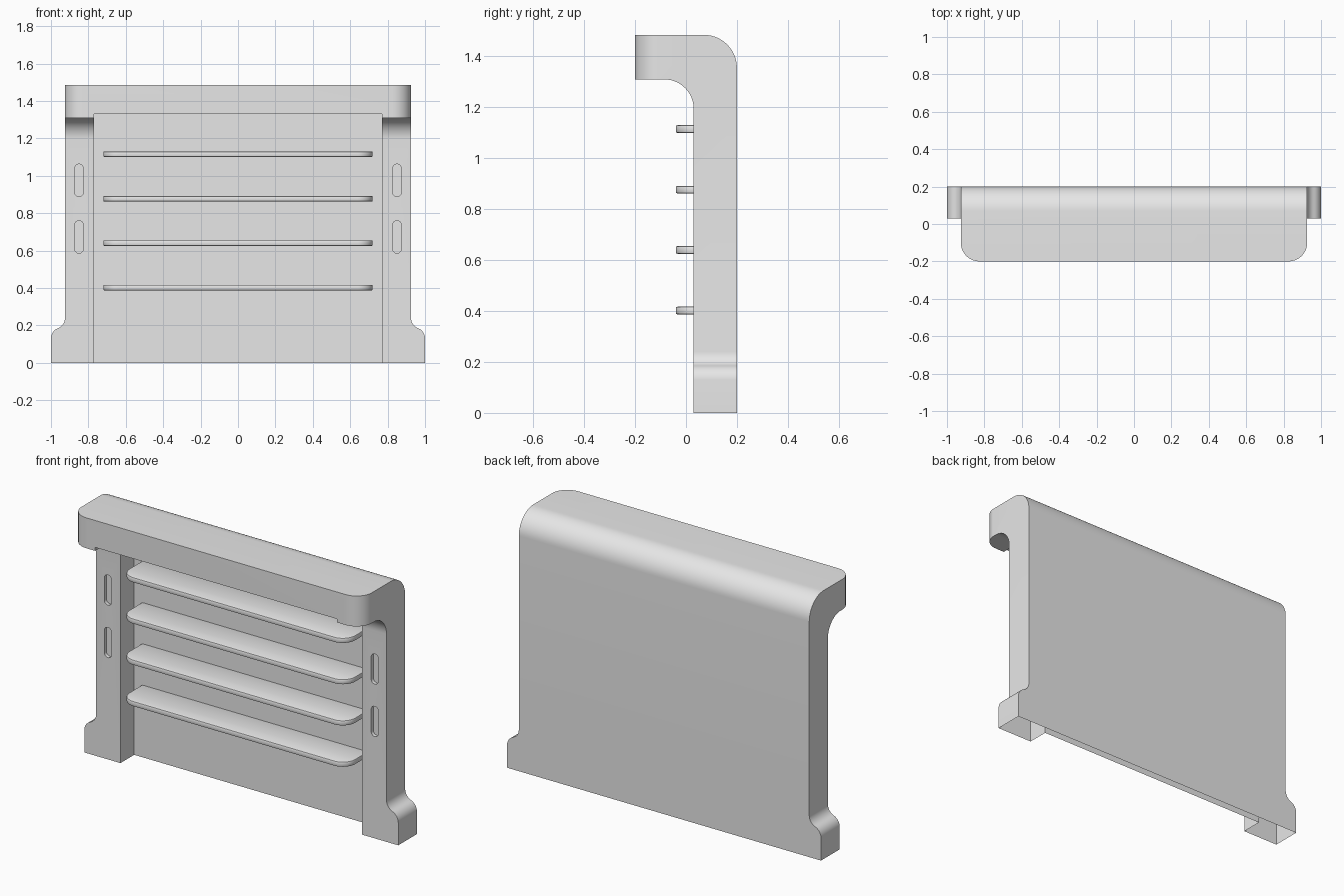
import bpy, bmesh, math

if "Cube" in bpy.data.objects:
    bpy.data.objects.remove(bpy.data.objects["Cube"])

grey = bpy.data.materials.new("light_grey")
grey.diffuse_color = (0.8, 0.8, 0.8, 1)
grey.use_nodes = True
grey.node_tree.nodes["Principled BSDF"].inputs["Base Color"].default_value = grey.diffuse_color


def arc(cx, cy, r, a0, a1, n=10):
    return [(cx + r * math.cos(math.radians(a0 + (a1 - a0) * i / n)),
             cy + r * math.sin(math.radians(a0 + (a1 - a0) * i / n))) for i in range(n + 1)]


def mirrored(half):
    """Close a right-hand outline with its left-hand mirror image."""
    return half + [(-x, v) for x, v in reversed(half)]


def prism(name, pts, axis, lo, hi):
    """Extrude a 2D outline along the given axis."""
    place = {"x": lambda a, b, t: (t, a, b),
             "y": lambda a, b, t: (a, t, b),
             "z": lambda a, b, t: (a, b, t)}[axis]
    bm = bmesh.new()
    rings = [[bm.verts.new(place(a, b, t)) for a, b in pts] for t in (lo, hi)]
    n = len(pts)
    bm.faces.new(rings[0])
    bm.faces.new(rings[1])
    for i in range(n):
        j = (i + 1) % n
        bm.faces.new((rings[0][i], rings[0][j], rings[1][j], rings[1][i]))
    bmesh.ops.recalc_face_normals(bm, faces=bm.faces)
    me = bpy.data.meshes.new(name)
    bm.to_mesh(me)
    bm.free()
    me.materials.append(grey)
    ob = bpy.data.objects.new(name, me)
    bpy.context.collection.objects.link(ob)
    return ob


def activate(ob):
    bpy.ops.object.select_all(action="DESELECT")
    ob.select_set(True)
    bpy.context.view_layer.objects.active = ob


def boolean(ob, cutter, op):
    mod = ob.modifiers.new("cut", "BOOLEAN")
    mod.operation, mod.object, mod.solver = op, cutter, "EXACT"
    activate(ob)
    bpy.ops.object.modifier_apply(modifier=mod.name)
    bpy.data.objects.remove(cutter)


# Body: side profile with overhanging canopy
side = ([(0.2, 0)] + arc(0.07, 1.355, 0.13, 0, 90, 14) + [(-0.3, 1.485), (-0.3, 1.31)]
        + arc(-0.085, 1.195, 0.115, 90, 0, 14) + [(0.03, 0)])
body = prism("body", side, "x", -1.2, 1.2)

# Front silhouette with flared feet, then plan outline with rounded canopy corners
front = ([(1, -0.1)] + arc(0.9409, 0.13, 0.0591, 0, 68.5, 8)
         + arc(0.9841, 0.24, 0.0591, 248.5, 180, 8)[1:] + [(0.925, 1.6)])
boolean(body, prism("front_cutter", mirrored(front), "y", -0.5, 0.5), "INTERSECT")
plan = [(1.1, 0.3), (1.1, 0.0)] + arc(0.826, -0.1, 0.1, 0, -90, 10)
boolean(body, prism("plan_cutter", mirrored(plan), "z", -0.2, 1.7), "INTERSECT")

# Recess leaving a thin back panel between the posts
recess = mirrored([(0.77, -0.1), (0.77, 1.33)])
boolean(body, prism("recess_cutter", recess, "y", -0.5, 0.155), "DIFFERENCE")

# Shallow rounded slots in both posts
for x in (-0.85, 0.85):
    for z in (0.673, 0.975):
        slot = arc(x, z + 0.064, 0.023, 0, 180, 12) + arc(x, z - 0.064, 0.023, 180, 360, 12)
        boolean(body, prism("slot_cutter", slot, "y", -0.1, 0.05), "DIFFERENCE")

# Open underside
bm = bmesh.new()
bm.from_mesh(body.data)
under = [f for f in bm.faces if f.calc_center_median().z < 0.001]
bmesh.ops.delete(bm, geom=under, context="FACES")
bm.to_mesh(body.data)
bm.free()

# Shelves with rounded front corners and softened edges
parts = [body]
for i, z in enumerate((0.402, 0.640, 0.877, 1.115)):
    outline = mirrored([(0.72, 0.158)] + arc(0.64, 0.04, 0.08, 0, -90, 10))
    shelf = prism(f"shelf_{i + 1}", outline, "z", z - 0.015, z + 0.015)
    bev = shelf.modifiers.new("soft_edge", "BEVEL")
    bev.width, bev.segments, bev.limit_method = 0.006, 2, "ANGLE"
    bev.angle_limit = math.radians(40)
    activate(shelf)
    bpy.ops.object.modifier_apply(modifier=bev.name)
    parts.append(shelf)

for ob in parts:
    activate(ob)
    bpy.ops.object.shade_smooth_by_angle(angle=math.radians(32))
